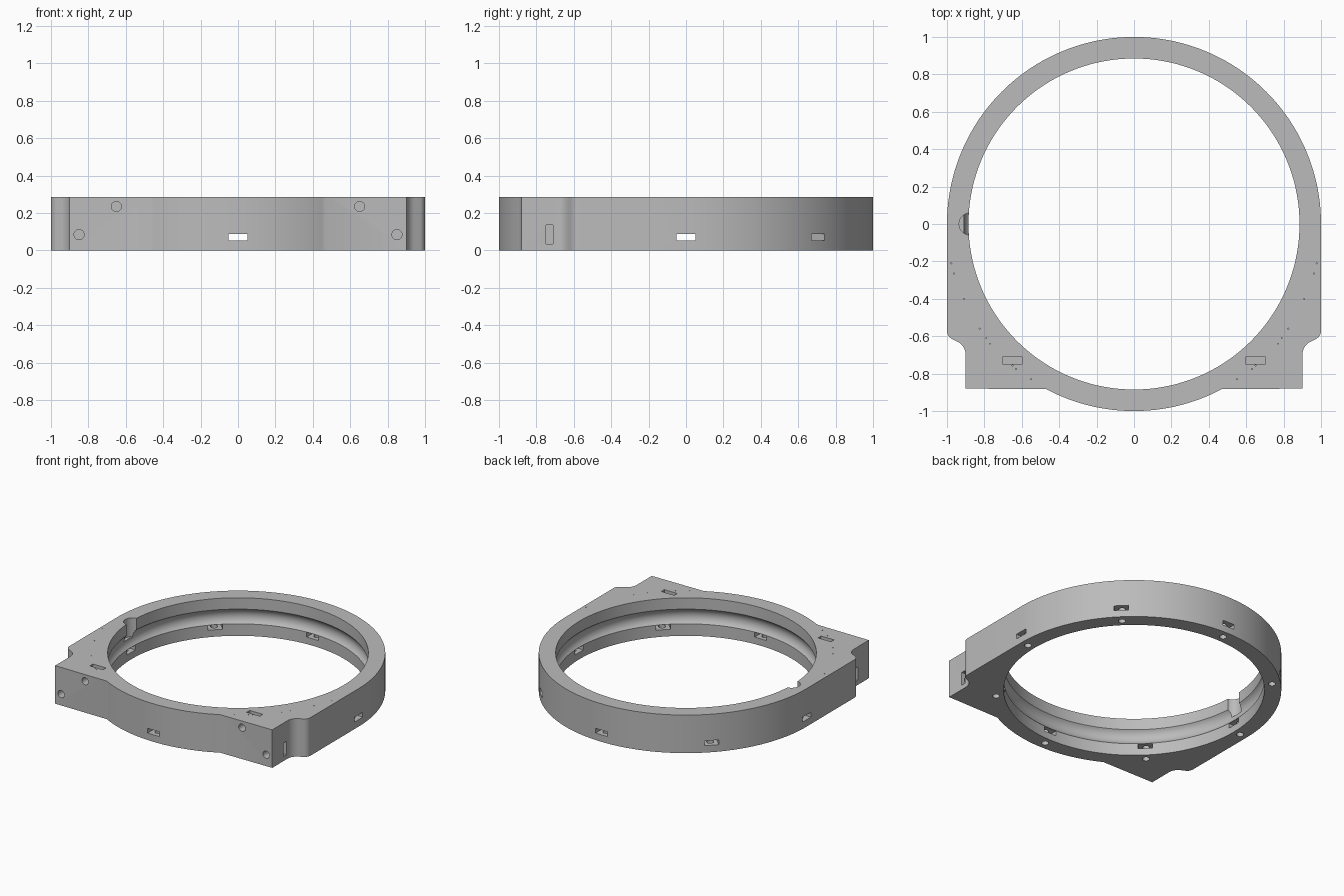
import bpy, bmesh, math
from mathutils import Matrix, Vector

cube = bpy.data.objects.get("Cube")
if cube:
    bpy.data.objects.remove(cube, do_unlink=True)

HEIGHT, BORE = 0.285, 0.885

grey = bpy.data.materials.new("neutral grey")
grey.use_nodes = True
colour = (0.5, 0.5, 0.5, 1)
grey.diffuse_color = colour
grey.node_tree.nodes["Principled BSDF"].inputs["Base Color"].default_value = colour


def make_object(name, bm):
    bmesh.ops.recalc_face_normals(bm, faces=bm.faces)
    mesh = bpy.data.meshes.new(name)
    bm.to_mesh(mesh)
    bm.free()
    obj = bpy.data.objects.new(name, mesh)
    bpy.context.collection.objects.link(obj)
    mesh.materials.append(grey)
    return obj


def arc(cx, cy, r, start, end, steps):
    angles = [math.radians(start + (end - start) * i / steps) for i in range(steps + 1)]
    return [(cx + r * math.cos(a), cy + r * math.sin(a)) for a in angles]


# Body outline: round back, straight flanks, two front ears, round nose
right = arc(0, 0, 1, -90, -62, 20)
right += [(0.9, -0.88)]
right += arc(0.98, -0.70, 0.08, 180, 120, 8)
right += arc(0.95, -0.57, 0.05, -60, 0, 8)
right += arc(0, 0, 1, 0, 90, 64)
left = [(-x, y) for x, y in reversed(right[1:-1])]
bm = bmesh.new()
base = bm.faces.new([bm.verts.new((x, y, 0)) for x, y in right + left])
top = bmesh.ops.extrude_face_region(bm, geom=[base])
bmesh.ops.translate(bm, vec=(0, 0, HEIGHT),
                    verts=[v for v in top["geom"] if isinstance(v, bmesh.types.BMVert)])
body = make_object("ring_housing", bm)
bpy.context.view_layer.objects.active = body


def cut(bm):
    """Subtract a mesh from the body and discard the cutter."""
    cutter = make_object("cutter", bm)
    cutter.hide_render = True
    mod = body.modifiers.new("cut", 'BOOLEAN')
    mod.operation, mod.solver, mod.object = 'DIFFERENCE', 'EXACT', cutter
    bpy.ops.object.modifier_apply(modifier=mod.name)
    bpy.data.objects.remove(cutter, do_unlink=True)


def cut_box(centre, size, turn=0):
    bm = bmesh.new()
    matrix = (Matrix.Rotation(turn, 4, 'Z') @ Matrix.Translation(centre)
              @ Matrix.Diagonal((*size, 1)))
    bmesh.ops.create_cube(bm, size=1, matrix=matrix)
    cut(bm)


def cut_hole(start, end, radius, sides=20):
    a, b = Vector(start), Vector(end)
    turn = (b - a).to_track_quat('Z', 'Y').to_matrix().to_4x4()
    bm = bmesh.new()
    bmesh.ops.create_cone(bm, cap_ends=True, segments=sides, radius1=radius, radius2=radius,
                          depth=(b - a).length, matrix=Matrix.Translation((a + b) / 2) @ turn)
    cut(bm)


# Bore with a shallow rounded groove around its middle
groove = arc(BORE - 0.048, 0.145, 0.073, -49, 49, 10)
profile = [(BORE, -0.1)] + [(max(r, BORE), z) for r, z in groove] + [(BORE, 0.4)]
SIDES = 144
bm = bmesh.new()
rings = []
for r, z in profile:
    rings.append([bm.verts.new((x, y, z)) for x, y in arc(0, 0, r, 0, 360, SIDES)[:-1]])
for lower, upper in zip(rings, rings[1:]):
    for i in range(SIDES):
        j = (i + 1) % SIDES
        bm.faces.new((lower[i], lower[j], upper[j], upper[i]))
bm.faces.new(rings[0])
bm.faces.new(rings[-1])
cut(bm)

# Entry notch on the right side of the bore
cut_hole((-0.875, 0, 0.145), (-0.875, 0, 0.4), 0.06, 32)

# Eight radial nut slots, each with a screw hole from below
for i in range(8):
    a = math.radians(45 * i)
    blind = i in (5, 7)
    end = 1.0 if blind else 1.1
    cut_box(((0.8 + end) / 2, 0, 0.07), (end - 0.8, 0.1, 0.036), a)
    x, y = 0.94 * math.cos(a), 0.94 * math.sin(a)
    cut_hole((x, y, -0.05), (x, y, 0.12), 0.025)

# Mounting holes, nut slots and pin holes in both ears
pins = [(0.977, -0.21), (0.963, -0.265), (0.91, -0.4), (0.825, -0.56), (0.79, -0.61),
        (0.77, -0.64), (0.65, -0.757), (0.63, -0.775), (0.55, -0.83)]
for s in (-1, 1):
    cut_hole((s * 0.65, -0.95, 0.235), (s * 0.65, -0.68, 0.235), 0.027)
    cut_hole((s * 0.85, -0.95, 0.085), (s * 0.85, -0.68, 0.085), 0.027)
    cut_box((s * 0.65, -0.73, 0.25), (0.108, 0.036, 0.13))
    cut_box((s * 0.87, -0.73, 0.085), (0.14, 0.036, 0.1))
    for x, y in pins:
        cut_hole((s * x, y, 0.2), (s * x, y, 0.3), 0.003, 6)

body.select_set(True)
bpy.ops.object.shade_smooth_by_angle(angle=math.radians(30))
